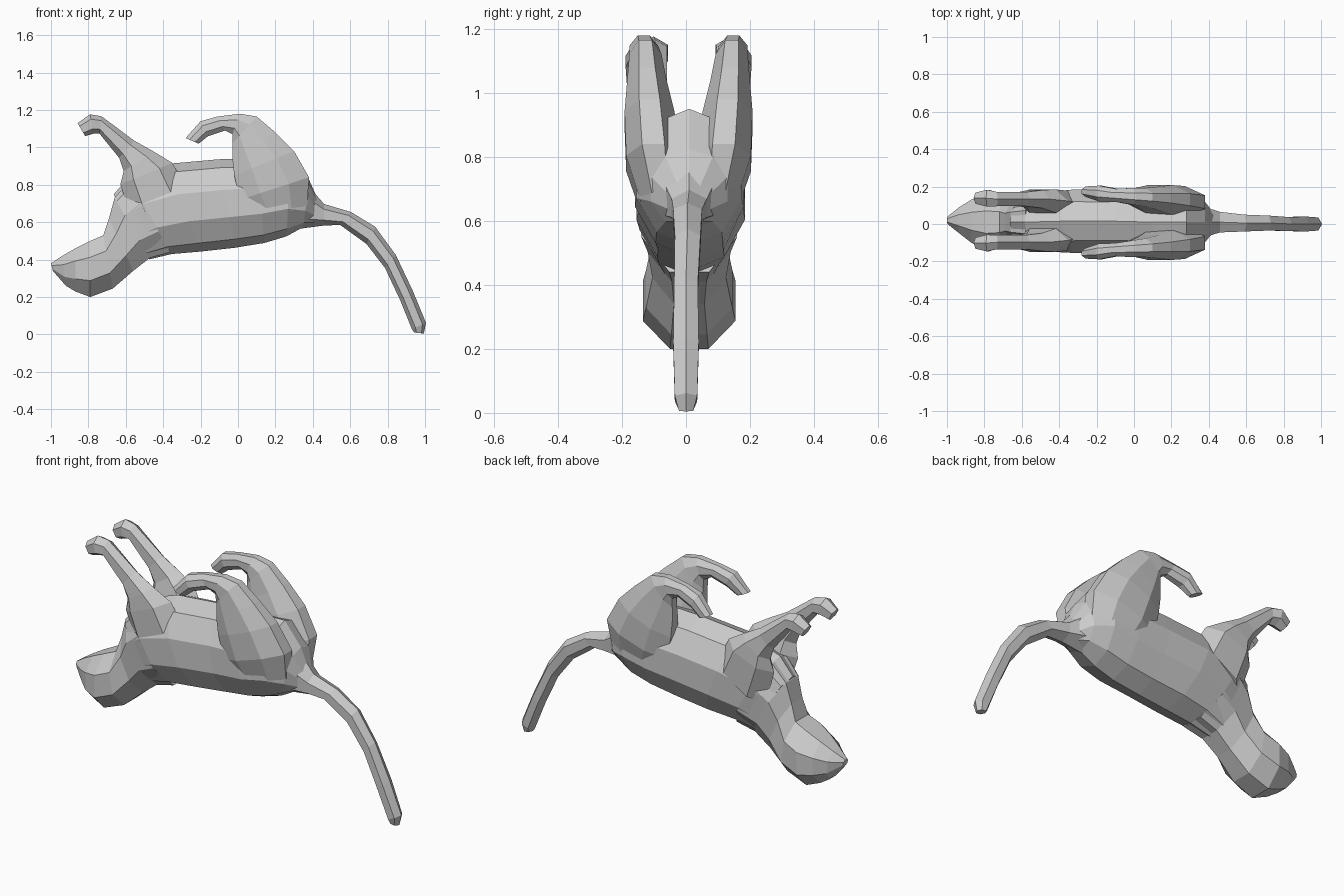
import bpy, bmesh, math
from mathutils import Vector

# Each ring: upper edge (x, z), lower edge (x, z), centre y, half width in y
def loft(name, rings, sides=8, side=1, mid=0.0):
    bm = bmesh.new()
    grow = 1 / math.cos(math.pi / sides)
    loops = []
    for ux, uz, lx, lz, y, w in rings:
        centre = Vector(((ux + lx) / 2, mid + side * y, (uz + lz) / 2))
        half = Vector(((ux - lx) / 2, 0, (uz - lz) / 2))
        loop = []
        for i in range(sides):
            a = 2 * math.pi * (i + 0.5) / sides
            p = centre + half * math.sin(a) * grow
            p.y += w * math.cos(a) * grow
            loop.append(bm.verts.new(p))
        loops.append(loop)
    for a, b in zip(loops, loops[1:]):
        for i in range(sides):
            j = (i + 1) % sides
            bm.faces.new((a[i], a[j], b[j], b[i]))
    bm.faces.new(loops[0])
    bm.faces.new(loops[-1])
    bmesh.ops.recalc_face_normals(bm, faces=bm.faces[:])
    mesh = bpy.data.meshes.new(name)
    bm.to_mesh(mesh)
    bm.free()
    obj = bpy.data.objects.new(name, mesh)
    bpy.context.collection.objects.link(obj)
    return obj

# Head and neck, muzzle tip first
loft("head_and_neck", [
    (-1.00, .38, -.99, .34, .02, .02),
    (-.94, .42, -.92, .26, .02, .07),
    (-.87, .46, -.87, .23, .015, .115),
    (-.79, .50, -.79, .20, .01, .145),
    (-.72, .53, -.67, .245, .01, .135),
    (-.69, .62, -.56, .34, .01, .115),
    (-.66, .73, -.47, .41, .01, .13),
    (-.58, .82, -.36, .44, .01, .15)])

# Torso lying on its back
loft("torso", [
    (-.66, .74, -.48, .41, .01, .125),
    (-.58, .83, -.36, .44, .01, .155),
    (-.38, .90, -.20, .455, .015, .17),
    (-.10, .925, -.02, .475, .015, .165),
    (.10, .93, .14, .50, .01, .17),
    (.28, .94, .26, .535, .01, .165),
    (.38, .82, .35, .58, .01, .12),
    (.43, .71, .42, .59, .01, .05)], sides=10)

# Drooping tail
loft("tail", [
    (.39, .76, .34, .58, .01, .08),
    (.46, .69, .46, .59, .01, .055),
    (.60, .65, .55, .59, .005, .045),
    (.73, .57, .69, .49, .005, .04),
    (.84, .42, .79, .36, 0, .037),
    (.93, .23, .87, .19, 0, .04),
    (1.0, .06, .935, .03, 0, .035),
    (.99, .005, .945, .01, 0, .022)], sides=6)

# Raised front legs and folded hind legs, mirrored in y
front = [
    (-.855, 1.125, -.82, 1.065, .12, .03),
    (-.79, 1.17, -.775, 1.08, .12, .045),
    (-.73, 1.16, -.74, 1.08, .115, .038),
    (-.56, 1.03, -.63, .95, .115, .038),
    (-.46, .97, -.60, .88, .115, .048),
    (-.37, .91, -.61, .81, .105, .062),
    (-.30, .78, -.55, .62, .09, .07)]
hind = [
    (-.28, 1.05, -.21, 1.02, .165, .028),
    (-.20, 1.14, -.16, 1.06, .155, .042),
    (-.11, 1.165, -.07, 1.09, .145, .035),
    (.01, 1.18, -.03, 1.07, .14, .045),
    (.10, 1.165, -.03, 1.02, .135, .05),
    (.20, 1.08, -.03, .94, .13, .062),
    (.30, .98, -.02, .85, .122, .078),
    (.38, .84, .01, .72, .11, .085),
    (.37, .69, .09, .60, .09, .06)]
for label, s in (("left", 1), ("right", -1)):
    loft(label + "_front_leg", front, 6, s, .018)
    loft(label + "_hind_leg", hind, 8, s, .008)
